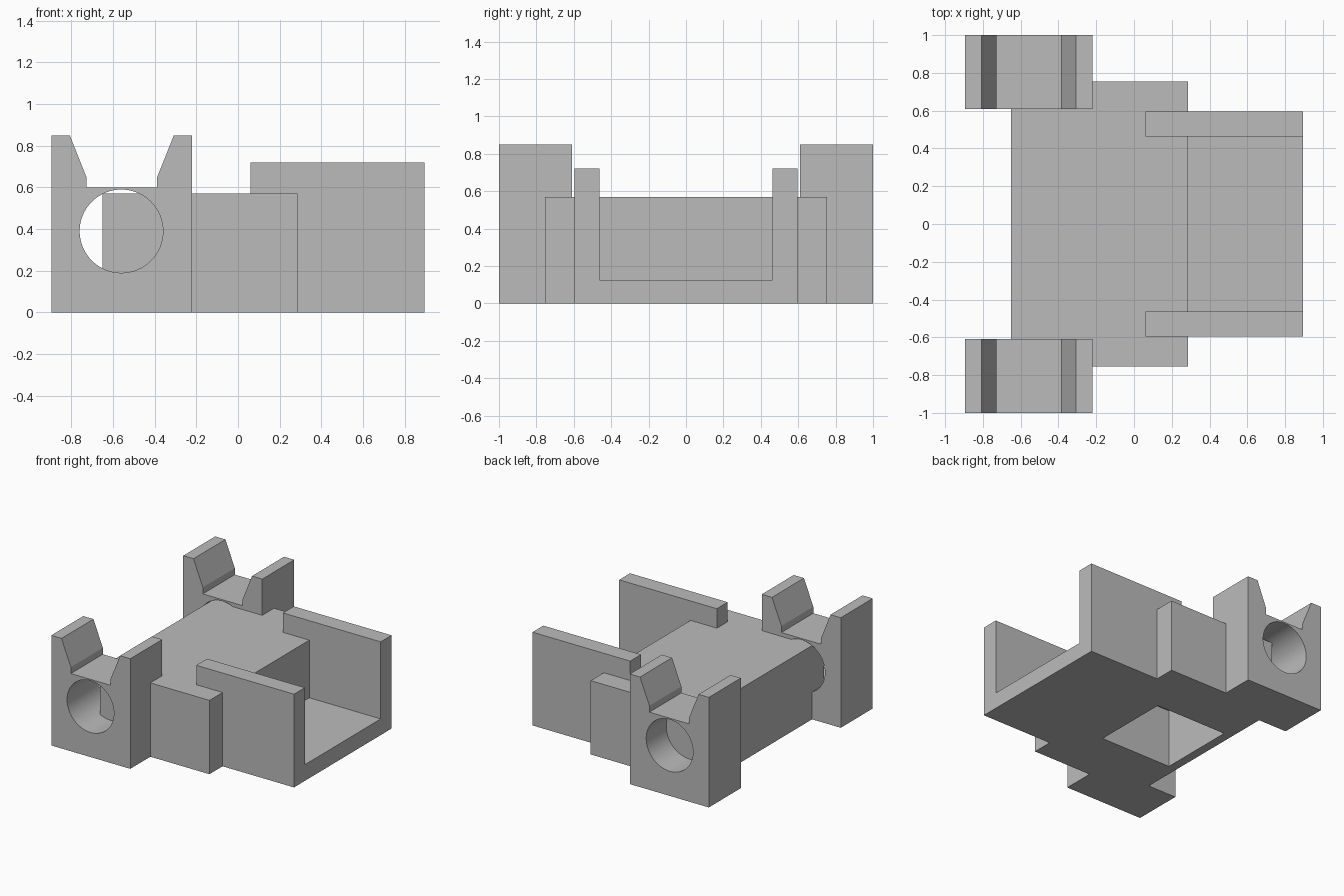
import bpy, bmesh
from math import radians
from mathutils import Matrix

cube = bpy.data.objects.get("Cube")
if cube:
    bpy.data.objects.remove(cube, do_unlink=True)

grey = bpy.data.materials.new("plain grey")
grey.use_nodes = True
colour = (0.5, 0.5, 0.5, 1)
grey.diffuse_color = colour
grey.node_tree.nodes["Principled BSDF"].inputs["Base Color"].default_value = colour


def extrude_profile(name, points, y0, y1):
    """Solid from an x-z outline swept along y."""
    bm = bmesh.new()
    face = bm.faces.new([bm.verts.new((x, y0, z)) for x, z in points])
    swept = bmesh.ops.extrude_face_region(bm, geom=[face])["geom"]
    bmesh.ops.translate(bm, vec=(0, y1 - y0, 0),
                        verts=[v for v in swept if isinstance(v, bmesh.types.BMVert)])
    bmesh.ops.recalc_face_normals(bm, faces=bm.faces)
    return finish(name, bm)


def box(name, x0, x1, y0, y1, z0, z1):
    return extrude_profile(name, [(x0, z0), (x1, z0), (x1, z1), (x0, z1)], y0, y1)


def finish(name, bm):
    mesh = bpy.data.meshes.new(name)
    bm.to_mesh(mesh)
    bm.free()
    mesh.materials.append(grey)
    obj = bpy.data.objects.new(name, mesh)
    bpy.context.collection.objects.link(obj)
    return obj


def cut(obj, cutter):
    mod = obj.modifiers.new("cut", "BOOLEAN")
    mod.operation = "DIFFERENCE"
    mod.solver = "EXACT"
    mod.object = cutter
    bpy.context.view_layer.objects.active = obj
    bpy.ops.object.modifier_apply(modifier=mod.name)


# Central block, hollowed from below
body = box("body_block", -0.65, 0.285, -0.755, 0.755, 0, 0.57)
pocket = box("pocket_cutter", -0.58, 0.035, -0.305, 0.305, -0.1, 0.455)
cut(body, pocket)

# Round bore running through both uprights
bm = bmesh.new()
bmesh.ops.create_cone(bm, cap_ends=True, segments=64, radius1=0.2, radius2=0.2, depth=3,
                      matrix=Matrix.Translation((-0.56, 0, 0.39)) @ Matrix.Rotation(radians(90), 4, "X"))
bore = finish("bore_cutter", bm)

# Notched uprights: half outline mirrored about the notch centre
mid = -0.5575
half = [(0.3375, 0), (0.3375, 0.85), (0.25, 0.85), (0.17, 0.65), (0.17, 0.6)]
outline = [(mid + x, z) for x, z in half] + [(mid - x, z) for x, z in reversed(half)]

for side, s in (("left_rear", 1), ("right_front", -1)):
    upright = extrude_profile(side + "_upright", outline, s * 0.61, s * 1.0)
    cut(upright, bore)
    bpy.ops.object.select_all(action="DESELECT")
    upright.select_set(True)
    bpy.ops.object.shade_smooth_by_angle(angle=radians(20))
    # Tray side wall
    box(side + "_tray_wall", 0.06, 0.895, s * 0.463, s * 0.595, 0, 0.72)

# Tray floor between the walls
box("tray_floor", 0.285, 0.895, -0.463, 0.463, 0, 0.125)

for helper in (pocket, bore):
    helper.hide_render = True
    helper.hide_set(True)
